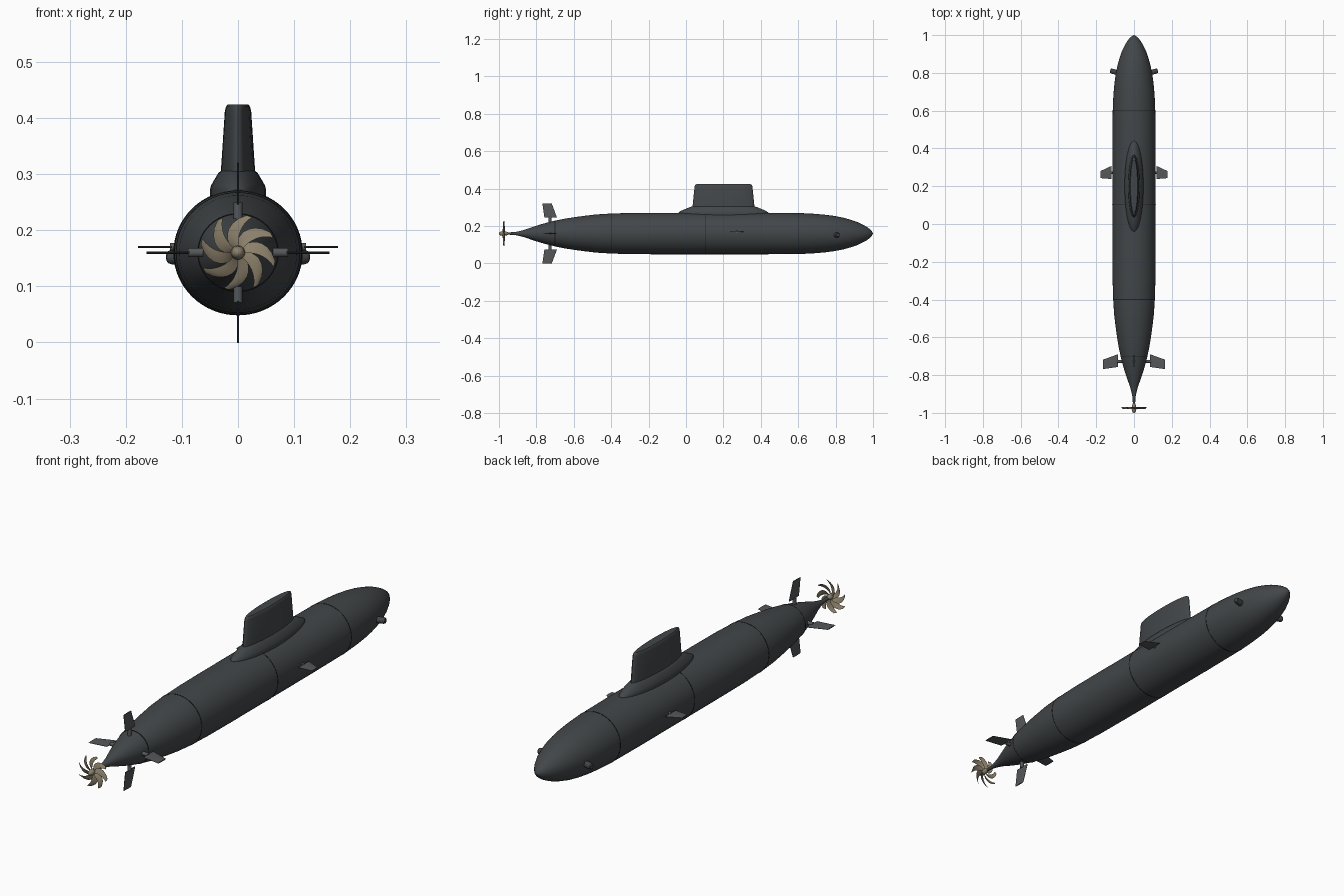
import bpy, bmesh, math
from mathutils import Matrix, Vector

if "Cube" in bpy.data.objects:
    bpy.data.objects.remove(bpy.data.objects["Cube"])

AXIS_Z = 0.16  # height of the hull axis


def material(name, rgb):
    m = bpy.data.materials.new(name)
    m.diffuse_color = (*rgb, 1)
    m.use_nodes = True
    m.node_tree.nodes["Principled BSDF"].inputs["Base Color"].default_value = m.diffuse_color
    return m


DARK = material("hull_dark", (0.055, 0.062, 0.066))
GREY = material("fin_grey", (0.09, 0.095, 0.098))
SEAM = material("seam_black", (0.015, 0.016, 0.018))
BRONZE = material("bronze", (0.26, 0.215, 0.145))


def loft(name, rings, mat, angle=35):
    """Skin a list of equal-length closed rings and cap both ends."""
    bm = bmesh.new()
    vr = [[bm.verts.new(p) for p in r] for r in rings]
    n = len(vr[0])
    for a, b in zip(vr, vr[1:]):
        for i in range(n):
            j = (i + 1) % n
            bm.faces.new((a[i], a[j], b[j], b[i]))
    bm.faces.new(vr[0][::-1])
    bm.faces.new(vr[-1])
    bmesh.ops.recalc_face_normals(bm, faces=bm.faces)
    me = bpy.data.meshes.new(name)
    bm.to_mesh(me)
    bm.free()
    ob = bpy.data.objects.new(name, me)
    bpy.context.collection.objects.link(ob)
    me.materials.append(mat)
    bpy.ops.object.select_all(action='DESELECT')
    ob.select_set(True)
    bpy.context.view_layer.objects.active = ob
    bpy.ops.object.shade_smooth_by_angle(angle=math.radians(angle))
    return ob


def body(profile, n=64, sx=1.03):
    """Rings around the hull axis from (y, radius) pairs."""
    return [[(sx * r * math.cos(t), y, AXIS_Z + r * math.sin(t))
             for t in (2 * math.pi * i / n for i in range(n))] for y, r in profile]


def tube(name, p, q, radii, mat, n=20):
    """Round stub between two points, radii given as (fraction, radius)."""
    p, q = Vector(p), Vector(q)
    rot = (q - p).to_track_quat('Z', 'Y')
    rings = [[p.lerp(q, f) + rot @ Vector((r * math.cos(t), r * math.sin(t), 0))
              for t in (2 * math.pi * i / n for i in range(n))] for f, r in radii]
    return loft(name, rings, mat)


def oval(z, y0, y1, w, n=48):
    """Horizontal oval ring spanning y0..y1 with half width w."""
    c, h = (y0 + y1) / 2, (y1 - y0) / 2
    return [(w * math.cos(t), c + h * math.sin(t), z)
            for t in (2 * math.pi * i / n for i in range(n))]


def fin(name, root, tip, thick, roll, z=AXIS_Z):
    """Tapered foil pointing out along +x, rolled about the hull axis.
    root and tip are (distance, y_back, y_front)."""
    m = Matrix.Translation((0, 0, z)) @ Matrix.Rotation(roll, 4, 'Y')
    rings = []
    for x, y0, y1 in (root, tip):
        d = y1 - y0
        sec = [(y0, 0.0007), (y0 + 0.5 * d, thick), (y0 + 0.85 * d, 0.8 * thick), (y1, 0.0007)]
        pts = sec + [(y, -t) for y, t in reversed(sec)]
        rings.append([m @ Vector((x, y, t)) for y, t in pts])
    return loft(name, rings, GREY, 20)


# Hull
profile = [(-0.985, 0.005), (-0.95, 0.006), (-0.915, 0.008), (-0.89, 0.013), (-0.86, 0.021),
           (-0.82, 0.035), (-0.78, 0.048), (-0.74, 0.059), (-0.70, 0.069), (-0.65, 0.079),
           (-0.60, 0.087), (-0.54, 0.095), (-0.48, 0.102), (-0.40, 0.107), (-0.30, 0.110),
           (-0.15, 0.111), (0.10, 0.111), (0.40, 0.111), (0.55, 0.110), (0.62, 0.109),
           (0.68, 0.106), (0.74, 0.101), (0.79, 0.0945), (0.84, 0.085), (0.88, 0.074),
           (0.915, 0.062), (0.945, 0.048), (0.968, 0.035), (0.985, 0.022), (0.995, 0.010),
           (1.0, 0.001)]
loft("hull", body(profile), DARK, 40)

# Seam bands
for i, (y, r) in enumerate([(-0.70, 0.069), (-0.40, 0.107), (0.105, 0.111), (0.60, 0.1093)]):
    s = -0.2 if i == 0 else 0
    loft(f"hull_seam_{i + 1}", body([(y - 0.002, r), (y - 0.002, r + 0.0008),
                                     (y + 0.002, r + 0.0008), (y + 0.002, r)]), SEAM)

# Sail and its fairing
loft("sail_fairing", [oval(0.25, -0.04, 0.44, 0.050), oval(0.272, -0.04, 0.44, 0.050),
                      oval(0.280, -0.03, 0.43, 0.048), oval(0.292, -0.002, 0.402, 0.041),
                      oval(0.302, 0.022, 0.378, 0.035), oval(0.306, 0.04, 0.36, 0.030)], DARK)
loft("sail", [oval(0.28, 0.033, 0.368, 0.0315), oval(0.305, 0.035, 0.366, 0.0305),
              oval(0.412, 0.046, 0.355, 0.0235), oval(0.420, 0.050, 0.351, 0.0215),
              oval(0.424, 0.058, 0.343, 0.0185)], DARK)

# Stern fins in a cross, each on a short stub
for i, side in enumerate(("right", "lower", "left", "upper")):
    roll = i * math.pi / 2
    fin(f"stern_fin_{side}", (0.086, -0.757, -0.69), (0.1635 if i % 2 == 0 else 0.161, -0.768, -0.718),
        0.0022, roll)
    d = Matrix.Rotation(roll, 3, 'Y') @ Vector((1, 0, 0))
    o = Vector((0, -0.727, AXIS_Z))
    tube(f"stern_fin_stub_{side}", o + d * 0.04, o + d * 0.089, [(0, 0.008), (1, 0.008)], GREY)

for side, s in (("right", 1), ("left", -1)):
    # Midship planes
    f = fin(f"midship_plane_{side}", (0.118, 0.238, 0.308), (0.178, 0.243, 0.28), 0.0022, 0, 0.17)
    f.scale.x = s
    tube(f"midship_plane_stub_{side}", (s * 0.09, 0.272, 0.17), (s * 0.121, 0.272, 0.17),
         [(0, 0.007), (1, 0.007)], GREY)
    # Bow pods
    tube(f"bow_pod_{side}", (s * 0.085, 0.80, 0.152), (s * 0.126, 0.812, 0.152),
         [(0, 0.013), (0.8, 0.013), (0.95, 0.011), (1, 0.008)], DARK)

# Propeller hub
tube("propeller_hub", (0, -1.0, AXIS_Z), (0, -0.95, AXIS_Z),
     [(0, 0.002), (0.06, 0.007), (0.2, 0.011), (0.45, 0.0125), (0.75, 0.011), (1, 0.006)], BRONZE, 24)

# Propeller blades, swept and pitched
BLADES = 8
for k in range(BLADES):
    rings = []
    for j in range(9):
        f = j / 8
        r = 0.009 + 0.059 * f
        mid = 2 * math.pi * k / BLADES + 0.45 - 0.75 * f ** 1.6
        half = (0.005 + 0.0075 * math.sin(math.pi * min(1, f * 0.85))) / r * (1 - 0.35 * f ** 6)
        pts = []
        for side in (1, -1):
            for u in (-1, -0.5, 0, 0.5, 1)[::side]:
                a = mid + u * half
                y = -0.974 + u * 0.006 * (1 - 0.4 * f) + side * 0.0011 * (1 - 0.7 * u * u)
                pts.append((r * math.cos(a), y, AXIS_Z + r * math.sin(a)))
        rings.append(pts)
    loft(f"propeller_blade_{k + 1}", rings, BRONZE)
